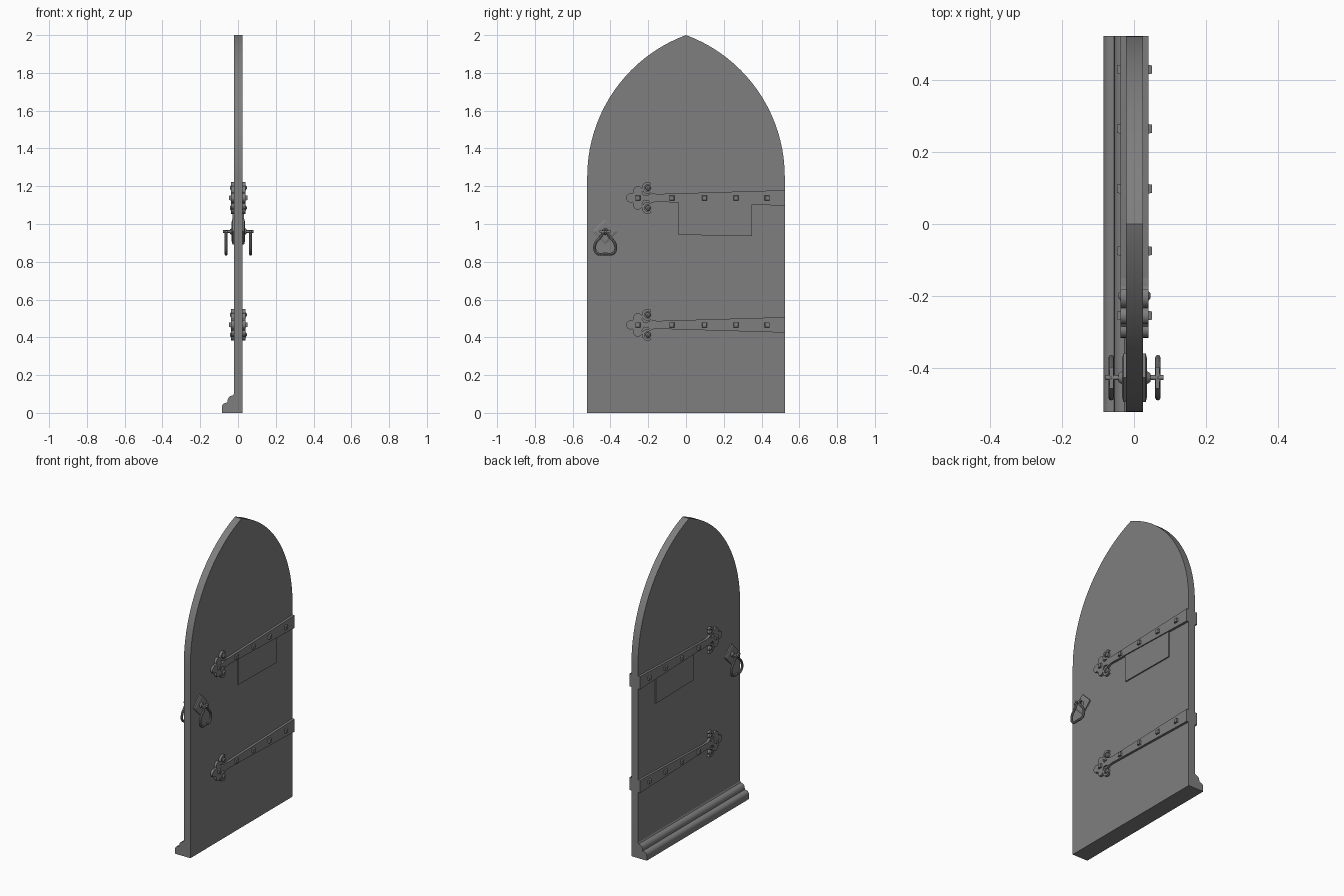
import bpy, bmesh
from math import sin, cos, pi, radians, sqrt
from mathutils import Matrix

cube = bpy.data.objects.get("Cube")
if cube:
    bpy.data.objects.remove(cube, do_unlink=True)

MID = 0.0015      # centre plane of the door leaf
HALF = 0.0235     # half thickness of the leaf
WIDTH = 0.523     # half width of the leaf
IRON = 0.0385     # outer face of the ironwork

grey = bpy.data.materials.new("plain grey")
grey.use_nodes = True
grey.diffuse_color = (0.21, 0.21, 0.21, 1)
bsdf = next(n for n in grey.node_tree.nodes if n.type == "BSDF_PRINCIPLED")
bsdf.inputs["Base Color"].default_value = grey.diffuse_color
bsdf.inputs["Roughness"].default_value = 0.8


def finish(name, bm, mirror=True, smooth=False):
    """Turn a bmesh into an object, repeated on the other face of the door."""
    bmesh.ops.recalc_face_normals(bm, faces=bm.faces)
    mesh = bpy.data.meshes.new(name)
    bm.to_mesh(mesh)
    bm.free()
    obj = bpy.data.objects.new(name, mesh)
    bpy.context.collection.objects.link(obj)
    obj.location.x = MID
    mesh.materials.append(grey)
    if mirror:
        mod = obj.modifiers.new("both faces", "MIRROR")
        mod.use_mirror_merge = False
    if smooth:
        bpy.ops.object.select_all(action="DESELECT")
        obj.select_set(True)
        bpy.context.view_layer.objects.active = obj
        bpy.ops.object.shade_smooth_by_angle(angle=radians(35))
    return obj


def slab(bm, outline, x0, x1):
    """Extrude a (y, z) outline from x0 to x1."""
    face = bm.faces.new([bm.verts.new((x0, y, z)) for y, z in outline])
    new = bmesh.ops.extrude_face_region(bm, geom=[face])["geom"]
    verts = [v for v in new if isinstance(v, bmesh.types.BMVert)]
    bmesh.ops.translate(bm, verts=verts, vec=(x1 - x0, 0, 0))


def cone(bm, y, z, x0, x1, r0, r1, sides, turn=0):
    """Cone or cylinder standing out from the door face."""
    mat = (Matrix.Translation(((x0 + x1) / 2, y, z)) @ Matrix.Rotation(pi / 2, 4, "Y")
           @ Matrix.Rotation(turn, 4, "Z"))
    bmesh.ops.create_cone(bm, cap_ends=True, segments=sides, radius1=r0, radius2=r1,
                          depth=x1 - x0, matrix=mat)


def arc(cy, cz, r, a0, a1, steps):
    angles = [radians(a0 + (a1 - a0) * i / steps) for i in range(steps + 1)]
    return [(cy + r * cos(a), cz + r * sin(a)) for a in angles]


# Door leaf with a two-centred pointed arch
SPRING = 1.25
rise = 2 - SPRING
radius = (WIDTH ** 2 + rise ** 2) / (2 * WIDTH)
steps = 24
right = []
for i in range(steps + 1):
    z_ang = i / steps * (pi / 2 - 0.0)
    z = SPRING + rise * sin(z_ang)
    right.append((WIDTH - radius + sqrt(radius ** 2 - (z - SPRING) ** 2), z))
right[-1] = (0, 2)
left = [(-y, z) for y, z in reversed(right[:-1])]
bm = bmesh.new()
slab(bm, [(-WIDTH, 0), (WIDTH, 0)] + right + left, -HALF, HALF)
finish("door_leaf", bm, mirror=False, smooth=True)

# Moulded weatherboard along the bottom of one face
bm = bmesh.new()
profile = [(-HALF, 0), (-0.0865, 0), (-0.0865, 0.03)]
profile += arc(-0.0625, 0.03, 0.024, 180, 90, 6)[1:]
profile += [(-0.0565, 0.054), (-0.0565, 0.064)]
profile += arc(-0.0285, 0.064, 0.028, 180, 90, 6)[1:]
profile += [(-HALF, 0.1)]
face = bm.faces.new([bm.verts.new((x, -WIDTH, z)) for x, z in profile])
new = bmesh.ops.extrude_face_region(bm, geom=[face])["geom"]
bmesh.ops.translate(bm, verts=[v for v in new if isinstance(v, bmesh.types.BMVert)],
                    vec=(0, 2 * WIDTH, 0))
finish("weatherboard", bm, mirror=False, smooth=True)

# Thin plate below the upper hinge
bm = bmesh.new()
slab(bm, [(-0.04, 0.942), (0.35, 0.937), (0.35, 1.13), (-0.04, 1.13)], HALF, HALF + 0.008)
finish("hatch_plate", bm)

# Strap hinges: tapered strap ending in a trefoil, with two scrolls
FOIL = -0.255
for label, height in (("upper", 1.138), ("lower", 0.466)):
    bm = bmesh.new()
    outline = [(WIDTH, -0.041), (WIDTH, 0.041), (-0.185, 0.02), (-0.222, 0.012)]
    for turn in (90, 180, 270):
        a = radians(turn)
        outline += arc(FOIL + 0.038 * cos(a), 0.038 * sin(a), 0.024,
                       turn - 110, turn + 110, 12)
    outline += [(-0.222, -0.012), (-0.185, -0.02)]
    slab(bm, [(y, z + height) for y, z in outline], HALF, IRON)
    finish(label + "_strap", bm, smooth=True)

    bm = bmesh.new()
    for side in (1, -1):
        ribbon = [(-0.15, 0.021)] + arc(-0.203, 0.053, 0.031, -80, -310, 20)
        ribbon += arc(-0.203, 0.053, 0.017, -310, -80, 16) + [(-0.15, 0.008)]
        slab(bm, [(y, height + side * z) for y, z in ribbon], HALF, IRON)
        # Rounded boss inside the curl
        y, z = -0.2, height + side * 0.053
        cone(bm, y, z, HALF, IRON, 0.014, 0.014, 16)
        cone(bm, y, z, IRON, 0.045, 0.014, 0.006, 16)
    finish(label + "_scrolls", bm, smooth=True)

    bm = bmesh.new()
    for y in (FOIL, -0.075, 0.098, 0.265, 0.43):
        cone(bm, y, height, IRON - 0.002, 0.049, 0.019, 0.016, 4, pi / 4)
    finish(label + "_studs", bm)

# Handle: diamond backplate, spindle and crossbar
HY, HZ = -0.428, 0.96
bm = bmesh.new()
cone(bm, HY, HZ, HALF, 0.031, 0.068, 0.068, 4)
cone(bm, HY, HZ, 0.031, 0.035, 0.068, 0.052, 4)
finish("handle_backplate", bm)

bm = bmesh.new()
cone(bm, HY, HZ, HALF, 0.081, 0.007, 0.007, 12)
cone(bm, HY, HZ, 0.035, 0.044, 0.018, 0.012, 12)
slab(bm, [(HY - 0.03, HZ - 0.004), (HY + 0.03, HZ - 0.004),
          (HY + 0.03, HZ + 0.006), (HY - 0.03, HZ + 0.006)], 0.058, 0.07)
finish("handle_spindle", bm, smooth=True)

# Pear-shaped drop ring
curve = bpy.data.curves.new("drop_ring", "CURVE")
curve.dimensions = "3D"
curve.bevel_depth = 0.0075
curve.bevel_resolution = 2
curve.resolution_u = 6
half_ring = [(0.022, 0.935), (0.055, 0.885), (0.044, 0.846)]
path = [(0, 0.96)] + half_ring + [(0, 0.841)] + [(-y, z) for y, z in reversed(half_ring)]
spline = curve.splines.new("BEZIER")
spline.bezier_points.add(len(path) - 1)
spline.use_cyclic_u = True
for point, (y, z) in zip(spline.bezier_points, path):
    point.co = (0.065, HY + y, z)
    point.handle_left_type = point.handle_right_type = "AUTO"
helper = bpy.data.objects.new("ring_path", curve)
bpy.context.collection.objects.link(helper)
bpy.context.view_layer.update()
mesh = bpy.data.meshes.new_from_object(helper.evaluated_get(bpy.context.evaluated_depsgraph_get()))
bm = bmesh.new()
bm.from_mesh(mesh)
bpy.data.objects.remove(helper, do_unlink=True)
finish("drop_ring", bm, smooth=True)
